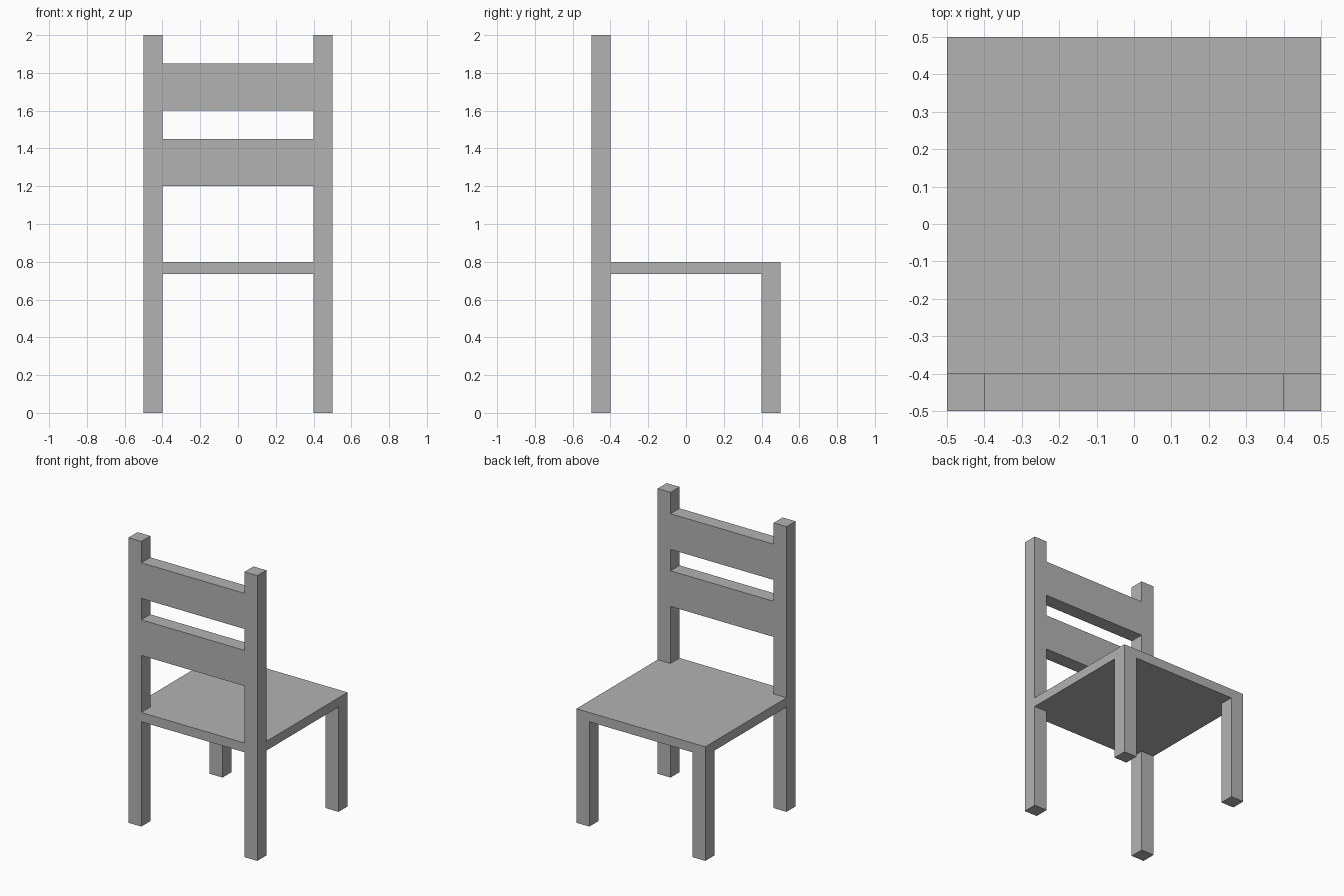
import bpy
import bmesh

cube = bpy.data.objects.get("Cube")
if cube:
    bpy.data.objects.remove(cube, do_unlink=True)

grey = bpy.data.materials.new("plain_grey")
grey.use_nodes = True
colour = (0.45, 0.45, 0.45, 1.0)
grey.diffuse_color = colour
grey.node_tree.nodes["Principled BSDF"].inputs["Base Color"].default_value = colour

HALF = 0.5       # half the width and depth
INNER = 0.4      # inner side of the legs
SEAT_BOTTOM, SEAT_TOP = 0.735, 0.8
HEIGHT = 2.0


def prism(name, outline, z0, z1):
    """Extrude a flat outline (counter-clockwise x, y points) from z0 to z1."""
    bm = bmesh.new()
    face = bm.faces.new([bm.verts.new((x, y, z0)) for x, y in outline])
    top = bmesh.ops.extrude_face_region(bm, geom=[face])["geom"]
    verts = [v for v in top if isinstance(v, bmesh.types.BMVert)]
    bmesh.ops.translate(bm, verts=verts, vec=(0, 0, z1 - z0))
    bmesh.ops.recalc_face_normals(bm, faces=bm.faces)
    mesh = bpy.data.meshes.new(name)
    bm.to_mesh(mesh)
    bm.free()
    mesh.materials.append(grey)
    obj = bpy.data.objects.new(name, mesh)
    bpy.context.collection.objects.link(obj)
    return obj


def box(name, x0, x1, y0, y1, z0, z1):
    return prism(name, [(x0, y0), (x1, y0), (x1, y1), (x0, y1)], z0, z1)


# Legs: the pair at -y runs up to form the backrest posts
for side, x0, x1 in (("left", INNER, HALF), ("right", -HALF, -INNER)):
    box(side + "_back_post", x0, x1, -HALF, -INNER, 0, HEIGHT)
    box(side + "_short_leg", x0, x1, INNER, HALF, 0, SEAT_BOTTOM)

# Seat, notched around the two posts
prism("seat", [(-INNER, -HALF), (INNER, -HALF), (INNER, -INNER), (HALF, -INNER),
               (HALF, HALF), (-HALF, HALF), (-HALF, -INNER), (-INNER, -INNER)],
      SEAT_BOTTOM, SEAT_TOP)

# Backrest slats between the posts
for name, z in (("lower_slat", 1.2), ("upper_slat", 1.6)):
    box(name, -INNER, INNER, -HALF, -INNER, z, z + 0.25)
